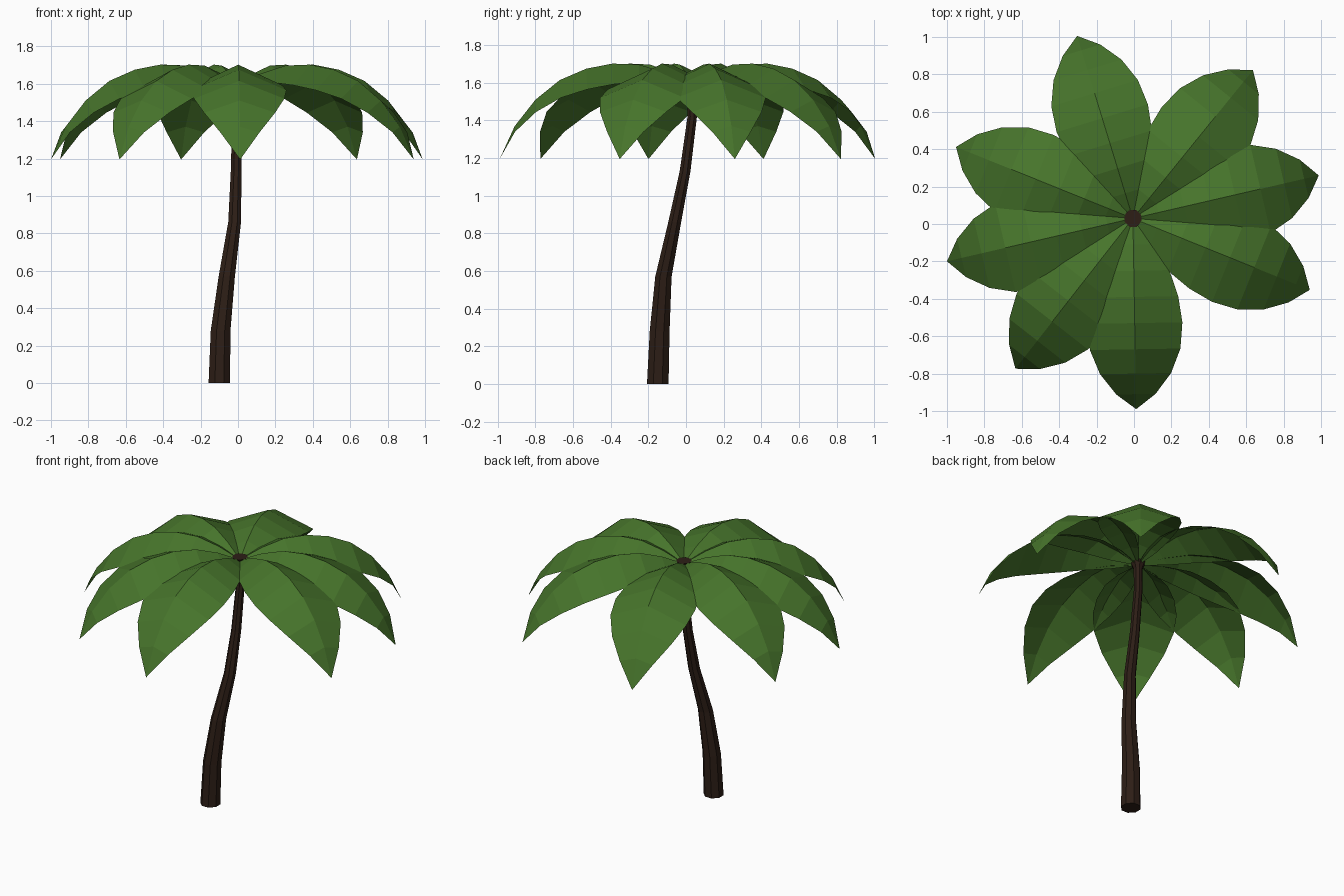
import bpy
import bmesh
from math import cos, sin, pi, radians
from mathutils import Matrix, Vector

default_cube = bpy.data.objects.get("Cube")
if default_cube:
    bpy.data.objects.remove(default_cube, do_unlink=True)


def make_material(name, color):
    material = bpy.data.materials.new(name)
    material.use_nodes = True
    material.diffuse_color = color
    shader = material.node_tree.nodes["Principled BSDF"]
    shader.inputs["Base Color"].default_value = color
    shader.inputs["Roughness"].default_value = 0.9
    return material


def finish(bm, name, material):
    mesh = bpy.data.meshes.new(name)
    bm.to_mesh(mesh)
    bm.free()
    mesh.materials.append(material)
    obj = bpy.data.objects.new(name, mesh)
    bpy.context.collection.objects.link(obj)
    return obj


bark = make_material("bark", (0.026, 0.013, 0.008, 1))
leaf = make_material("leaf", (0.062, 0.175, 0.024, 1))

# Trunk: octagonal rings along a gentle S curve, flared at the crown
TRUNK_SIDES = 8
TRUNK_RINGS = [  # x, y, z, radius
    (-0.1, -0.15, 0, 0.062),
    (-0.093, -0.14, 0.28, 0.057),
    (-0.06, -0.12, 0.57, 0.047),
    (-0.018, -0.06, 0.86, 0.037),
    (-0.01, -0.005, 1.13, 0.031),
    (-0.006, 0.033, 1.42, 0.027),
    (-0.006, 0.03, 1.56, 0.028),
    (-0.006, 0.03, 1.61, 0.049),
]


def build_trunk():
    bm = bmesh.new()
    rings = []
    for x, y, z, radius in TRUNK_RINGS:
        angles = [2 * pi * (i + 0.5) / TRUNK_SIDES for i in range(TRUNK_SIDES)]
        rings.append([bm.verts.new((x + radius * cos(a), y + radius * sin(a), z))
                      for a in angles])
    for low, high in zip(rings, rings[1:]):
        for i in range(TRUNK_SIDES):
            j = (i + 1) % TRUNK_SIDES
            bm.faces.new((low[i], low[j], high[j], high[i]))
    bm.faces.new(rings[0][::-1])
    bm.faces.new(rings[-1])
    return finish(bm, "trunk", bark)


# Frond: an arched midrib with two drooping halves, tapering to a point
FROND_ROWS = [  # distance, midrib height, half width, edge drop
    (0.02, 1.6, 0.02, 0.01),
    (0.14, 1.655, 0.115, 0.055),
    (0.28, 1.697, 0.19, 0.09),
    (0.42, 1.702, 0.235, 0.11),
    (0.56, 1.675, 0.255, 0.11),
    (0.7, 1.615, 0.242, 0.095),
    (0.83, 1.51, 0.19, 0.065),
    (0.94, 1.37, 0.105, 0.03),
]
FROND_TIP = (1.02, 0, 1.195)
FROND_ANGLES = [13, 51, 107, 158, 193, 232, 271, 338]
CROWN = Vector((-0.006, 0.03, 0))


def build_frond(name, angle):
    bm = bmesh.new()
    rows = [[bm.verts.new((r, side * w, z - abs(side) * drop)) for side in (-1, 0, 1)]
            for r, z, w, drop in FROND_ROWS]
    for near, far in zip(rows, rows[1:]):
        for i in range(2):
            bm.faces.new((near[i], far[i], far[i + 1], near[i + 1]))
    tip = bm.verts.new(FROND_TIP)
    for i in range(2):
        bm.faces.new((rows[-1][i], tip, rows[-1][i + 1]))
    bm.transform(Matrix.Translation(CROWN) @ Matrix.Rotation(radians(angle), 4, "Z"))
    return finish(bm, name, leaf)


build_trunk()
for number, angle in enumerate(FROND_ANGLES, start=1):
    build_frond(f"frond_{number}", angle)
